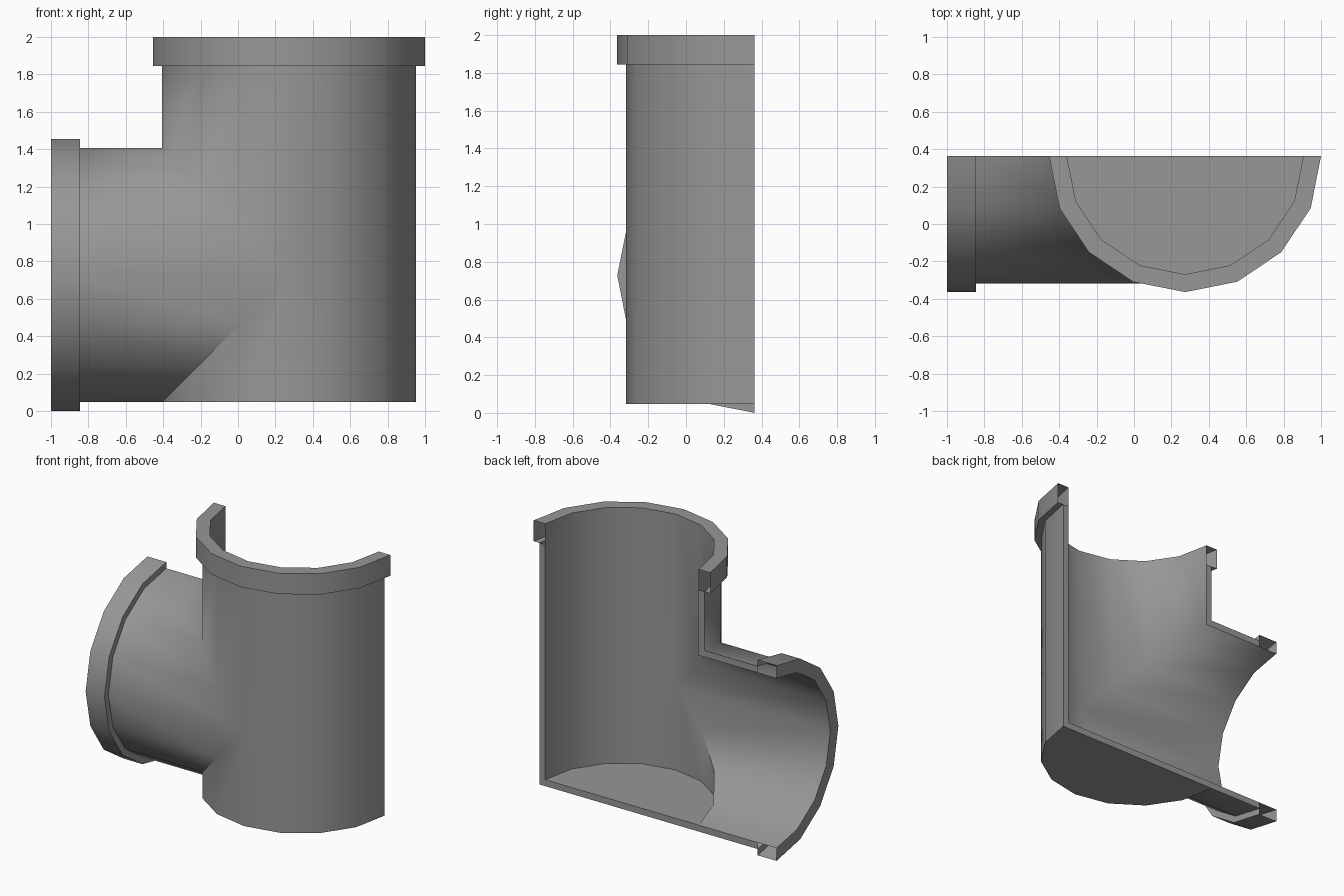
import bpy, bmesh, math

if "Cube" in bpy.data.objects:
    bpy.data.objects.remove(bpy.data.objects["Cube"])

CX, CY, CZ = 0.273, 0.363, 0.727    # where the two pipe axes meet, on the cut plane
R_OUT, R_IN, R_RIM = 0.68, 0.632, 0.727
END, RIM_BACK = 1.273, 1.118        # distances along each axis
SEG = 8                             # sides in the half circle

grey = bpy.data.materials.new("dark_grey")
grey.diffuse_color = (0.31, 0.31, 0.31, 1)
grey.use_nodes = True
grey.node_tree.nodes["Principled BSDF"].inputs["Base Color"].default_value = grey.diffuse_color


def add_face(bm, pts):
    # pts are (u, depth, v) relative to the axis crossing
    bm.faces.new([bm.verts.new((CX + u, CY - d, CZ + v)) for u, d, v in pts])


def ring(r):
    return [(r * math.cos(math.pi * k / SEG), r * math.sin(math.pi * k / SEG))
            for k in range(SEG + 1)]


def finish(bm, name):
    bmesh.ops.remove_doubles(bm, verts=bm.verts, dist=1e-4)
    bmesh.ops.dissolve_degenerate(bm, edges=bm.edges, dist=1e-5)
    bmesh.ops.recalc_face_normals(bm, faces=bm.faces)
    mesh = bpy.data.meshes.new(name)
    bm.to_mesh(mesh)
    bm.free()
    mesh.materials.append(grey)
    ob = bpy.data.objects.new(name, mesh)
    bpy.context.collection.objects.link(ob)
    bpy.ops.object.select_all(action='DESELECT')
    ob.select_set(True)
    bpy.context.view_layer.objects.active = ob
    bpy.ops.object.shade_smooth_by_angle(angle=math.radians(40))
    return ob


def half_elbow(bm, r, end):
    # two mitred half tubes plus a flat floor
    pts = ring(r)
    for (c0, d0), (c1, d1) in zip(pts, pts[1:]):
        add_face(bm, [(c0, d0, end), (c1, d1, end),
                      (c1, d1, max(-c1, 0)), (c0, d0, max(-c0, 0))])
        add_face(bm, [(-end, d0, c0), (-end, d1, c1),
                      (-abs(c1), d1, c1), (-abs(c0), d0, c0)])
        low = [(c0, d0, min(c0, 0)), (c1, d1, min(c1, 0)), (c1, d1, -r), (c0, d0, -r)]
        if abs(min(c1, 0) + r) < 1e-6:
            low.pop(2)
        add_face(bm, low)
    add_face(bm, [(c, d, -r) for c, d in pts])


# pipe body: outer skin, inner skin and the cut walls between them
bm = bmesh.new()
half_elbow(bm, R_OUT, RIM_BACK)
half_elbow(bm, R_IN, END)
for sign in (1, -1):
    def outline(r):
        return [(sign * r, RIM_BACK), (sign * r, -sign * r), (-RIM_BACK, -sign * r)]
    o, i = outline(R_OUT), outline(R_IN)
    for a in range(2):
        add_face(bm, [(u, 0, v) for u, v in (o[a], o[a + 1], i[a + 1], i[a])])
body = finish(bm, "pipe_body")

# the upper joint between the pipes is softly shaded
for e in body.data.edges:
    ends = [body.data.vertices[n].co for n in e.vertices]
    if all(abs(p.x - CX + p.z - CZ) < 1e-3 and p.z > CZ - 1e-3 for p in ends):
        e.use_edge_sharp = False

# socket rims: open-ended hollow collars on both mouths
profile = [(R_IN, END), (R_RIM, END), (R_RIM, RIM_BACK), (R_OUT, RIM_BACK)]
for name, place in (("top_rim", lambda c, d, h: (c, d, h)),
                    ("side_rim", lambda c, d, h: (-h, d, c))):
    bm = bmesh.new()
    for (ra, ha), (rb, hb) in zip(profile, profile[1:]):
        a, b = ring(ra), ring(rb)
        for k in range(SEG):
            add_face(bm, [place(*a[k], ha), place(*a[k + 1], ha),
                          place(*b[k + 1], hb), place(*b[k], hb)])
    finish(bm, name)
